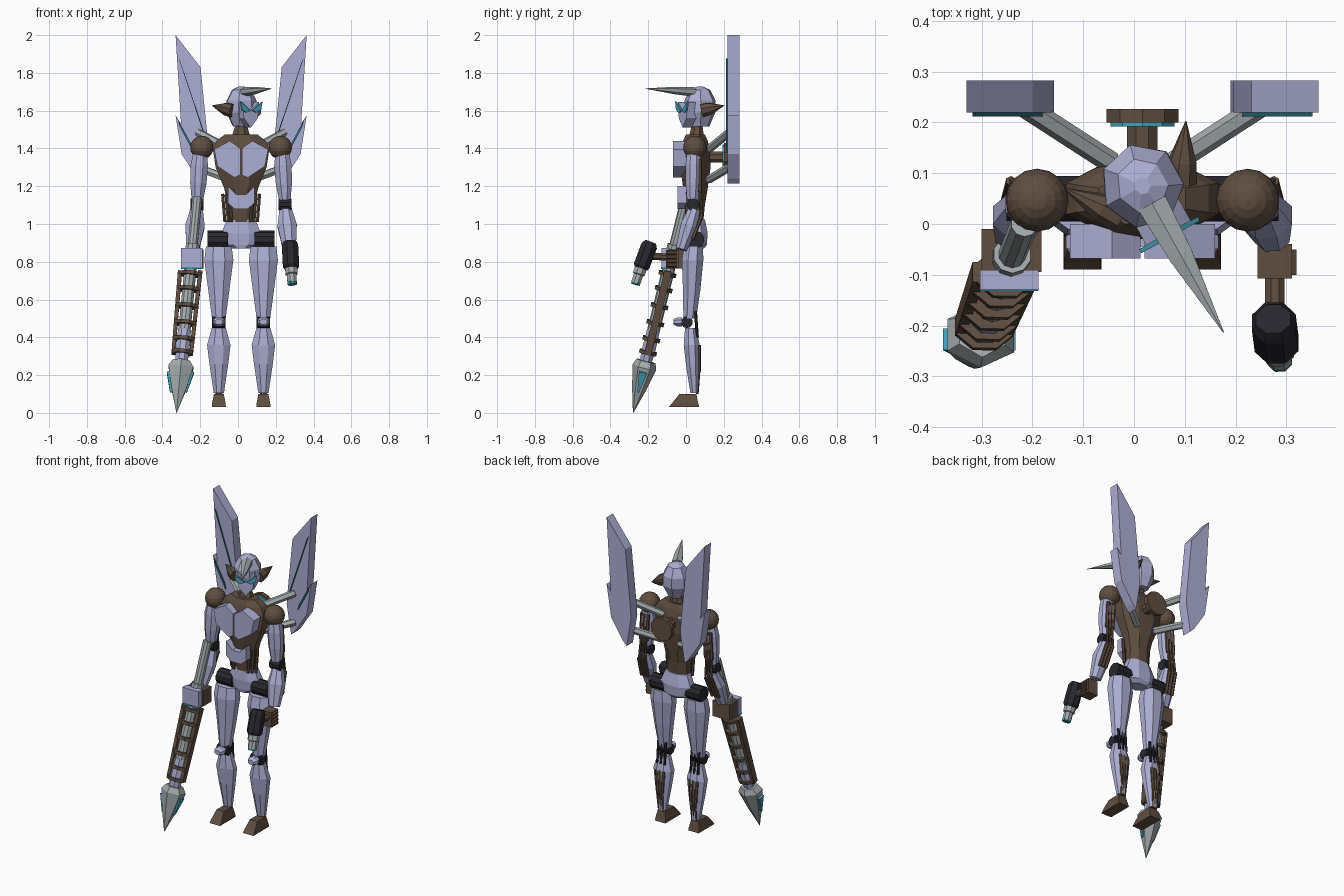
import bpy, bmesh, math
from mathutils import Vector, Matrix

if "Cube" in bpy.data.objects:
    bpy.data.objects.remove(bpy.data.objects["Cube"])

CENTRE_X = 0.0165


def material(name, r, g, b):
    m = bpy.data.materials.new(name)
    m.use_nodes = True
    m.diffuse_color = (r, g, b, 1)
    m.node_tree.nodes["Principled BSDF"].inputs["Base Color"].default_value = (r, g, b, 1)
    return m


LAV = material("lavender armour", .42, .43, .66)
BROWN = material("brown frame", .115, .076, .052)
BLACK = material("black joint", .02, .02, .027)
GREY = material("grey metal", .37, .41, .42)
TEAL = material("teal glow", .06, .36, .48)
DTEAL = material("dark teal strip", .025, .17, .22)
I = Matrix.Identity(4)


def finish(name, bm, mat, M=I):
    bmesh.ops.recalc_face_normals(bm, faces=bm.faces)
    bm.transform(Matrix.Translation((CENTRE_X, 0, 0)) @ M)
    me = bpy.data.meshes.new(name)
    bm.to_mesh(me)
    bm.free()
    me.materials.append(mat)
    ob = bpy.data.objects.new(name, me)
    bpy.context.collection.objects.link(ob)
    return ob


def loft(name, rings, mat, n=8, M=I):
    """Stack of n-sided rings (x, y, z, half width, half depth)."""
    bm = bmesh.new()
    k = 1 / math.cos(math.pi / n)
    loops = []
    for x, y, z, rx, ry in rings:
        angles = [math.tau * (i + .5) / n for i in range(n)]
        loops.append([bm.verts.new((x + rx * k * math.cos(a), y + ry * k * math.sin(a), z)) for a in angles])
    for a, b in zip(loops, loops[1:]):
        for i in range(n):
            bm.faces.new((a[i], a[(i + 1) % n], b[(i + 1) % n], b[i]))
    bm.faces.new(loops[0])
    bm.faces.new(loops[-1])
    return finish(name, bm, mat, M)


def seg(name, p, q, rings, mat, n=8, M=I):
    """Loft along the line p-q; rings are (fraction, half width, half depth)."""
    p, q = Vector(p), Vector(q)
    z = (q - p).normalized()
    ref = Vector((0, 1, 0)) if abs(z.x) > .8 else Vector((1, 0, 0))
    x = (ref - z * ref.dot(z)).normalized()
    R = Matrix((x, z.cross(x), z)).transposed().to_4x4()
    length = (q - p).length
    return loft(name, [(0, 0, t * length, a, b) for t, a, b in rings], mat, n,
                M @ Matrix.Translation(p) @ R)


def tube(name, p, q, r, mat, n=8, M=I, r2=None):
    r2 = r if r2 is None else r2
    return seg(name, p, q, [(0, r, r), (1, r2, r2)], mat, n, M)


def plate(name, pts, y0, y1, mat, s=1, M=I):
    """Outline in x and z, extruded from y0 to y1."""
    bm = bmesh.new()
    a, b = [[bm.verts.new((s * x, y, z)) for x, z in pts] for y in (y0, y1)]
    bm.faces.new(a)
    bm.faces.new(b)
    for i in range(len(pts)):
        j = (i + 1) % len(pts)
        bm.faces.new((a[i], a[j], b[j], b[i]))
    return finish(name, bm, mat, M)


def box(name, c, size, mat, M=I):
    x, y, z = c
    w, d, h = [v / 2 for v in size]
    return loft(name, [(x, y, z - h, w, d), (x, y, z + h, w, d)], mat, 4, M)


# Torso, neck and pelvis
loft("torso", [(0, .05, 1.0, .07, .04), (0, .05, 1.1, .07, .05), (0, .05, 1.19, .09, .065),
               (0, .05, 1.3, .135, .08), (0, .05, 1.4, .15, .075), (0, .05, 1.44, .13, .065),
               (0, .05, 1.475, .085, .05)], BROWN)
loft("neck", [(0, .055, 1.46, .05, .04), (0, .06, 1.54, .025, .025)], BROWN)
loft("pelvis", [(0, .055, .87, .05, .04), (0, .06, .89, .095, .05), (0, .06, .95, .105, .055),
                (0, .055, 1.025, .075, .045)], LAV)
plate("belly_plate", [(-.07, 1.2), (-.025, 1.155), (.025, 1.155), (.07, 1.2),
                      (.07, 1.11), (.035, 1.08), (-.035, 1.08), (-.07, 1.11)], -.045, .0, LAV)
tube("back_disc", (0, .2, 1.355), (0, .227, 1.355), .071, BROWN, 10)
tube("back_disc_glow", (0, .192, 1.355), (0, .2, 1.355), .063, TEAL, 10)
tube("back_disc_mount", (0, .1, 1.355), (0, .195, 1.355), .03, BROWN, 8)

# Head, turned towards its left
HEAD = Matrix.Translation((0, .075, 0)) @ Matrix.Rotation(math.radians(29), 4, "Z")
loft("head", [(0, 0, 1.515, .04, .045), (0, 0, 1.59, .075, .075), (0, 0, 1.655, .073, .076),
              (0, 0, 1.71, .045, .05), (0, 0, 1.727, .014, .016)], LAV, 7, HEAD)
plate("face_mask", [(-.05, 1.645), (0, 1.60), (.05, 1.645), (.042, 1.56), (0, 1.51), (-.042, 1.56)],
      -.106, -.04, LAV, 1, HEAD)
seg("horn", (0, -.04, 1.7), (0, -.33, 1.717), [(0, .03, .022), (.4, .024, .017), (1, .001, .001)], GREY, 6, HEAD)

for s, side in ((1, "left"), (-1, "right")):
    seg(side + "_ear", (s * .07, -.03, 1.6), (s * .137, .07, 1.627),
        [(0, .03, .035), (.35, .026, .032), (1, .001, .001)], BROWN, 8, HEAD)
    plate(side + "_eye", [(.006, 1.6), (.032, 1.622), (.066, 1.648), (.058, 1.605), (.03, 1.59)],
          -.115, -.106, TEAL, s, HEAD)

    # Wings with glowing strips and struts
    plate(side + "_wing", [(.347, 2), (.215, 1.83), (.18, 1.48), (.174, 1.4), (.205, 1.215), (.23, 1.24),
                           (.315, 1.37), (.347, 1.575), (.318, 1.53)], .22, .283, LAV, s)
    plate(side + "_wing_strip", [(.33, 1.875), (.322, 1.86), (.19, 1.47), (.202, 1.49)], .212, .22, DTEAL, s)
    plate(side + "_wing_strip_low", [(.335, 1.555), (.325, 1.515), (.255, 1.385), (.262, 1.42)],
          .212, .22, DTEAL, s)
    for z0, z1 in ((1.395, 1.485), (1.235, 1.3)):
        tube(side + "_wing_strut", (s * .06, .12, z0), (s * .23, .23, z1), .019, GREY, 6)

    # Chest armour and waist pistons
    plate(side + "_chest_plate", [(.004, 1.4), (.06, 1.44), (.143, 1.395), (.125, 1.305),
                                  (.035, 1.245), (.004, 1.26)], -.068, .0, LAV, s)
    for i in range(3):
        x = .05 + .018 * i
        tube(side + "_waist_piston", (s * (x + .012), .005 + .015 * i, 1.16),
             (s * x, .005 + .015 * i, 1.01), .008, BROWN, 6)

    # Legs
    x = s * .118
    tube(side + "_hip", (s * .07, .05, .918), (s * .178, .05, .918), .045, BLACK, 10)
    loft(side + "_thigh", [(x, .04, .88, .068, .05), (x, .035, .81, .077, .057),
                           (x, .03, .65, .056, .046), (x, .02, .5, .036, .034)], LAV)
    tube(side + "_knee", (x - .036, .005, .48), (x + .036, .005, .48), .03, BLACK, 10)
    seg(side + "_knee_pad", (x, -.02, .482), (x, -.065, .482), [(0, .032, .024), (.6, .032, .024), (1, .02, .014)], LAV)
    loft(side + "_shin", [(x, .025, .45, .037, .03), (x, .03, .36, .062, .042), (x, .035, .26, .05, .036),
                          (x, .045, .105, .027, .022)], LAV)
    loft(side + "_foot", [(x, -.01, .032, .037, .08), (x, -.005, .05, .036, .07), (x, .01, .1, .026, .045)], BROWN, 4)
    for dx in (-.025, 0, .025):
        tube(side + "_calf_piston", (x + dx, .068, .36), (x + dx * .6, .07, .22), .009, BROWN, 6)
        tube(side + "_ankle_rod", (x + dx * .6, .07, .23), (x + dx * .5, .06, .1), .006, BROWN, 6)
        tube(side + "_knee_rod", (x + dx, .05, .54), (x + dx, .06, .4), .007, BLACK, 6)

    # Arms
    bm = bmesh.new()
    bmesh.ops.create_uvsphere(bm, u_segments=16, v_segments=10, radius=.062)
    finish(side + "_shoulder", bm, BROWN, Matrix.Translation((s * .2075, .047, 1.405)))
    elbow = (s * .233, .035, 1.105)
    seg(side + "_upper_arm", (s * .217, .04, 1.38), elbow,
        [(0, .035, .035), (.25, .046, .042), (.6, .043, .04), (.92, .03, .03)], LAV)
    tube(side + "_elbow", (s * .198, .037, 1.103), (s * .268, .037, 1.103), .031, BLACK, 10)
    seg(side + "_forearm", (s * .235, .045, 1.08), (s * .256, -.025, .865),
        [(0, .032, .03), (.42, .051, .045), (.8, .04, .035), (1, .034, .03)], LAV)
    for dx in (-.022, 0, .022):
        tube(side + "_arm_piston", (s * .22 + dx, .075, 1.34), (s * .23 + dx, .075, 1.17), .009, BROWN, 6)
        tube(side + "_elbow_rod", (s * .23 + dx * .7, .075, 1.2), (s * .235 + dx, .085, 1.04), .006, BROWN, 6)
        tube(side + "_forearm_piston", (s * .237 + dx, .085, 1.05), (s * .25 + dx, .035, .92), .009, BROWN, 6)

# Left hand with its short blaster
box("left_hand", (.261, -.073, .815), (.068, .068, .095), BROWN)
for i in range(4):
    tube("left_finger", (.295, -.1, .782 + .022 * i), (.295, -.05, .782 + .022 * i), .009, BROWN, 6)
tube("blaster_grip", (.261, -.1, .825), (.261, -.2, .83), .019, BROWN)
seg("blaster_body", (.258, -.187, .905), (.265, -.24, .765), [(0, .034, .03), (.15, .043, .043), (.9, .043, .043), (1, .034, .034)], BLACK)
seg("blaster_nozzle", (.265, -.24, .765), (.27, -.265, .69),
    [(0, .032, .032), (.4, .032, .032), (.45, .025, .025), (1, .025, .025)], GREY)
tube("blaster_glow", (.27, -.265, .69), (.271, -.268, .68), .024, TEAL)

# Right hand and lance
TOP, TIP = Vector((-.262, -.075, .83)), Vector((-.342, -.28, .0))


def on_lance(z, dx=0, dy=0):
    return TOP.lerp(TIP, (TOP.z - z) / TOP.z) + Vector((dx, dy, 0))


box("right_gauntlet", (-.258, -.052, .815), (.118, .085, .1), BROWN)
box("gauntlet_plate", (-.262, -.11, .822), (.115, .038, .1), LAV)
box("gauntlet_glow", (-.262, -.112, .767), (.115, .04, .009), TEAL)
tube("lance_rod", on_lance(1.14), on_lance(.7), .026, GREY, 10)
tube("lance_collar", on_lance(.89), on_lance(.85), .036, GREY, 10)
tube("lance_barrel", on_lance(.77), on_lance(.36), .032, GREY, 10)
seg("lance_sleeve", on_lance(.44), on_lance(.25), [(0, .034, .034), (.6, .036, .036), (1, .03, .03)], LAV)
for s in (-1, 1):
    seg("lance_rail", on_lance(.75, s * .054), on_lance(.31, s * .047), [(0, .011, .02), (1, .01, .018)], BROWN, 4)
for z in (.735, .655, .565, .475, .39, .32):
    seg("lance_rung", on_lance(z + .009), on_lance(z - .009), [(0, .056, .047), (1, .056, .047)], BROWN, 8)
seg("lance_blade", on_lance(.275), TIP, [(0, .045, .045), (.12, .066, .056), (.55, .038, .032), (1, .001, .001)], GREY, 6)
for s in (-1, 1):
    seg("blade_glow", on_lance(.215, s * .063), on_lance(.11, s * .036), [(0, .009, .022), (1, .009, .004)], TEAL, 4)
